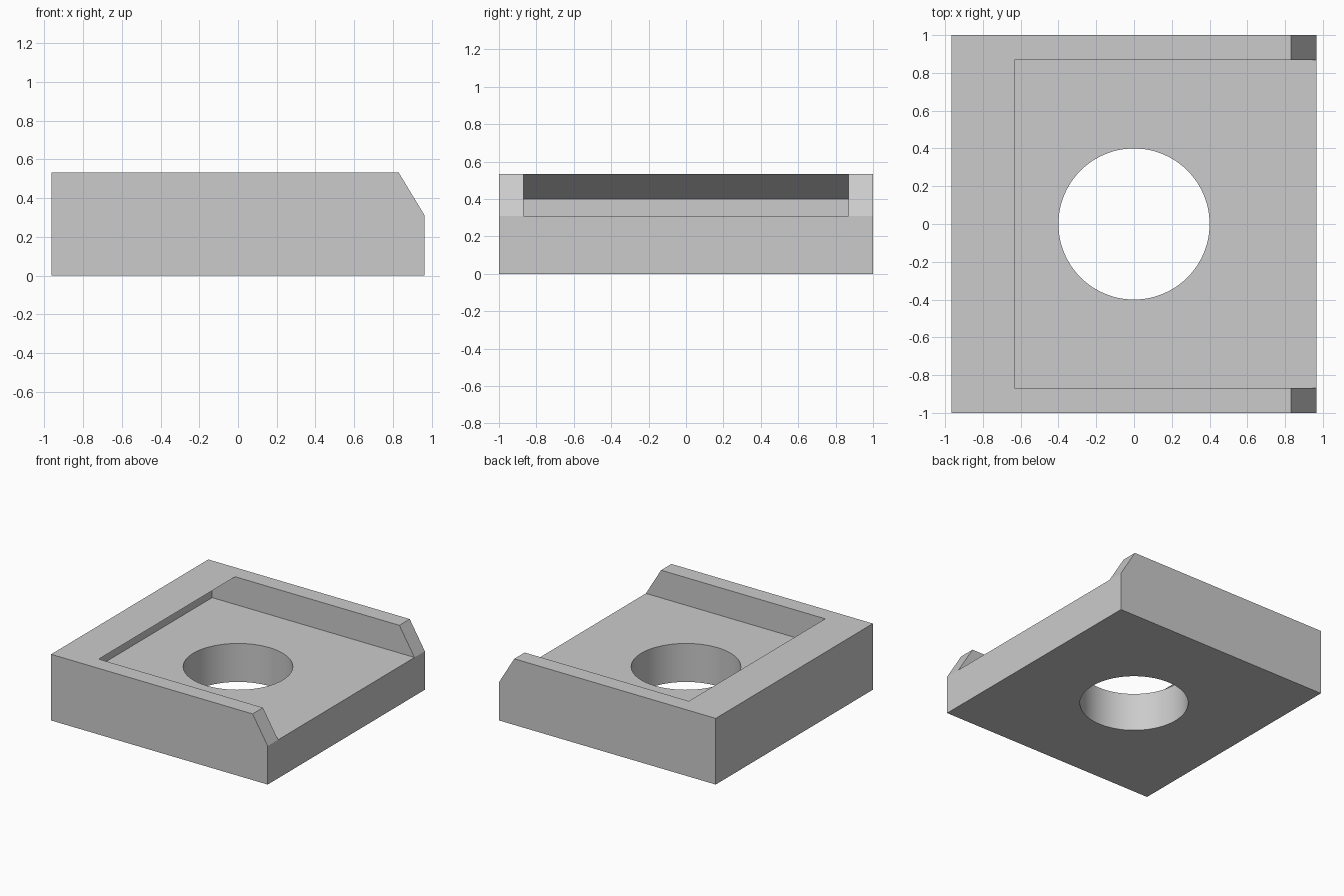
import bpy
import bmesh
import math
from mathutils import Vector

default = bpy.data.objects.get("Cube")
if default:
    bpy.data.objects.remove(default, do_unlink=True)

HALF_X, HALF_Y, TOP = 0.965, 1.0, 0.533
FLOOR, POCKET_Y, HOLE_R = 0.31, 0.868, 0.4


def material(name, colour):
    mat = bpy.data.materials.new(name)
    mat.use_nodes = True
    mat.diffuse_color = colour
    mat.node_tree.nodes["Principled BSDF"].inputs["Base Color"].default_value = colour
    return mat


def add_object(name, bm):
    bmesh.ops.recalc_face_normals(bm, faces=bm.faces)
    mesh = bpy.data.meshes.new(name)
    bm.to_mesh(mesh)
    bm.free()
    obj = bpy.data.objects.new(name, mesh)
    bpy.context.collection.objects.link(obj)
    return obj


def prism(name, profile, half_y):
    """Extrude an x-z profile along y, centred on y = 0."""
    bm = bmesh.new()
    face = bm.faces.new([bm.verts.new((x, -half_y, z)) for x, z in profile])
    new = bmesh.ops.extrude_face_region(bm, geom=[face])["geom"]
    verts = [v for v in new if isinstance(v, bmesh.types.BMVert)]
    bmesh.ops.translate(bm, verts=verts, vec=Vector((0, 2 * half_y, 0)))
    return add_object(name, bm)


def cut(target, cutter):
    cutter.hide_render = True
    mod = target.modifiers.new("cut", "BOOLEAN")
    mod.operation = "DIFFERENCE"
    mod.solver = "EXACT"
    mod.object = cutter
    bpy.context.view_layer.objects.active = target
    bpy.ops.object.modifier_apply(modifier=mod.name)
    bpy.data.objects.remove(cutter, do_unlink=True)


# Block with the sloped upper edge on its open side
block = prism("holder_block", [(-HALF_X, 0), (HALF_X, 0), (HALF_X, FLOOR),
                               (0.83, TOP), (-HALF_X, TOP)], HALF_Y)
block.data.materials.append(material("plain grey", (0.6, 0.6, 0.6, 1)))

# Open-ended pocket whose closed end is undercut beneath an overhanging lip
wall_x, lip_x, lip_z = -0.838, -0.633, 0.4
rise = 0.1
over_x = lip_x + rise * (lip_x - wall_x) / (TOP - lip_z)
cut(block, prism("pocket_cutter", [(1.2, FLOOR), (wall_x, FLOOR), (wall_x, lip_z),
                                   (over_x, TOP + rise), (1.2, TOP + rise)], POCKET_Y))

# Round through hole
bm = bmesh.new()
bmesh.ops.create_cone(bm, cap_ends=True, segments=96, radius1=HOLE_R,
                      radius2=HOLE_R, depth=2)
cut(block, add_object("hole_cutter", bm))

# Smooth hole wall, crisp edges elsewhere
bpy.ops.object.select_all(action="DESELECT")
block.select_set(True)
bpy.context.view_layer.objects.active = block
bpy.ops.object.shade_smooth_by_angle(angle=math.radians(30))
